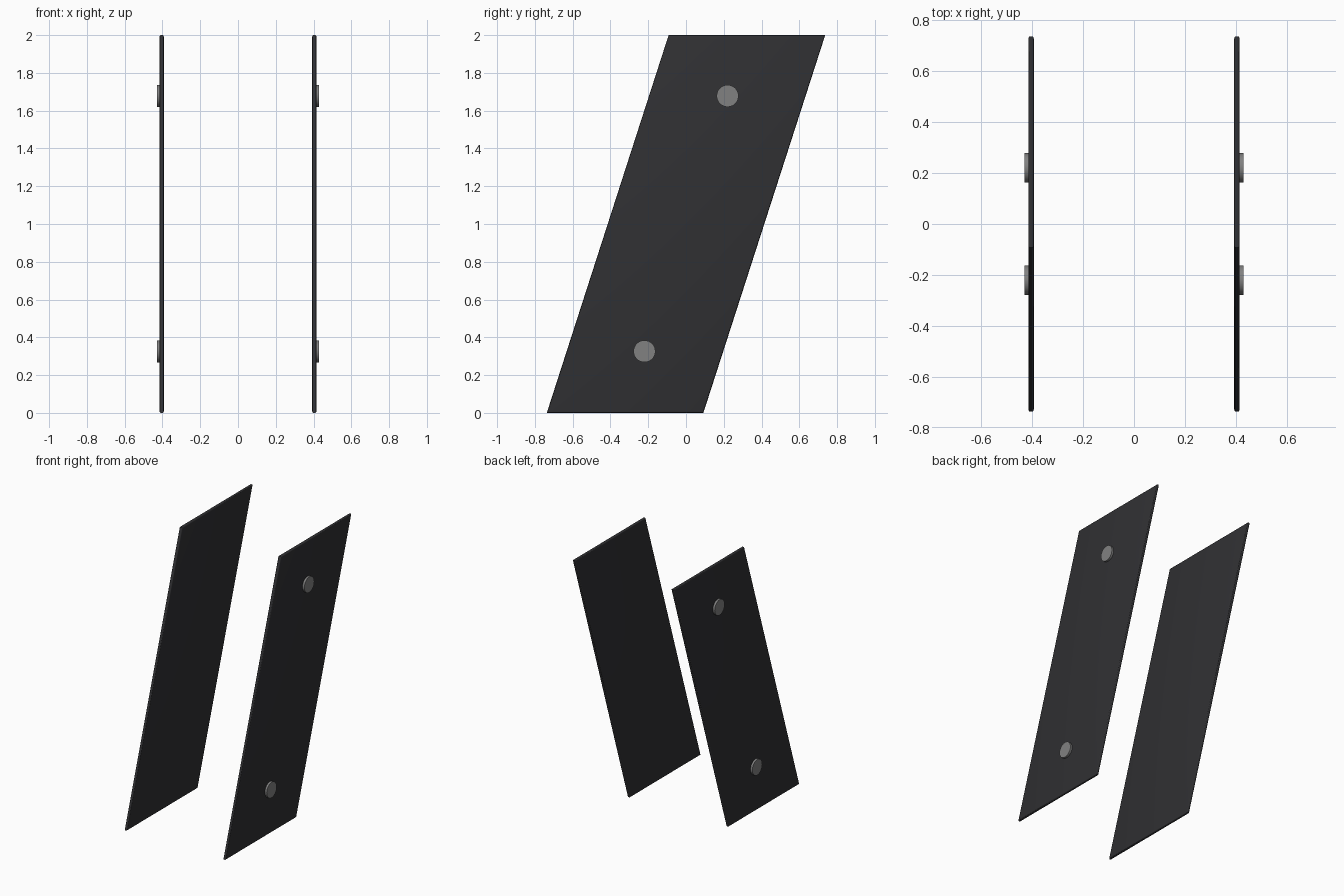
import bpy, bmesh, math
from mathutils import Matrix

if "Cube" in bpy.data.objects:
    bpy.data.objects.remove(bpy.data.objects["Cube"])

PROFILE = [(-0.737, 0), (0.092, 0), (0.737, 2), (-0.092, 2)]  # slanted outline (y, z)
INNER, OUTER = 0.393, 0.415
CAPS = [("lower", -0.22, 0.326), ("upper", 0.22, 1.678)]


def material(name, color):
    m = bpy.data.materials.new(name)
    m.diffuse_color = color
    m.use_nodes = True
    m.node_tree.nodes["Principled BSDF"].inputs["Base Color"].default_value = m.diffuse_color
    return m


def add_object(name, bm, mat):
    bmesh.ops.recalc_face_normals(bm, faces=bm.faces)
    mesh = bpy.data.meshes.new(name)
    bm.to_mesh(mesh)
    bm.free()
    mesh.materials.append(mat)
    ob = bpy.data.objects.new(name, mesh)
    bpy.context.collection.objects.link(ob)
    bpy.ops.object.select_all(action='DESELECT')
    ob.select_set(True)
    bpy.context.view_layer.objects.active = ob
    bpy.ops.object.shade_smooth_by_angle(angle=math.radians(35))
    return ob


dark = material("dark_panel", (0.03, 0.03, 0.033, 1))
metal = material("grey_metal", (0.22, 0.22, 0.22, 1))

for side, s in (("left", -1), ("right", 1)):
    # Slanted panel with softly rounded rim
    bm = bmesh.new()
    face = bm.faces.new([bm.verts.new((s * INNER, y, z)) for y, z in PROFILE])
    ext = bmesh.ops.extrude_face_region(bm, geom=[face], use_keep_orig=True)
    for v in ext["geom"]:
        if isinstance(v, bmesh.types.BMVert):
            v.co.x = s * OUTER
    rim = [e for e in bm.edges if abs(e.verts[0].co.x - e.verts[1].co.x) < 1e-5]
    bmesh.ops.bevel(bm, geom=rim, offset=0.008, segments=3, profile=0.5, affect='EDGES')
    add_object(side + "_panel", bm, dark)

    # Round fastener caps on the outer face
    for level, y, z in CAPS:
        bm = bmesh.new()
        place = Matrix.Translation((s * 0.418, y, z)) @ Matrix.Rotation(math.pi / 2, 4, 'Y')
        bmesh.ops.create_cone(bm, cap_ends=True, segments=32, radius1=0.058,
                              radius2=0.058, depth=0.024, matrix=place)
        add_object(f"{side}_{level}_fastener", bm, metal)
